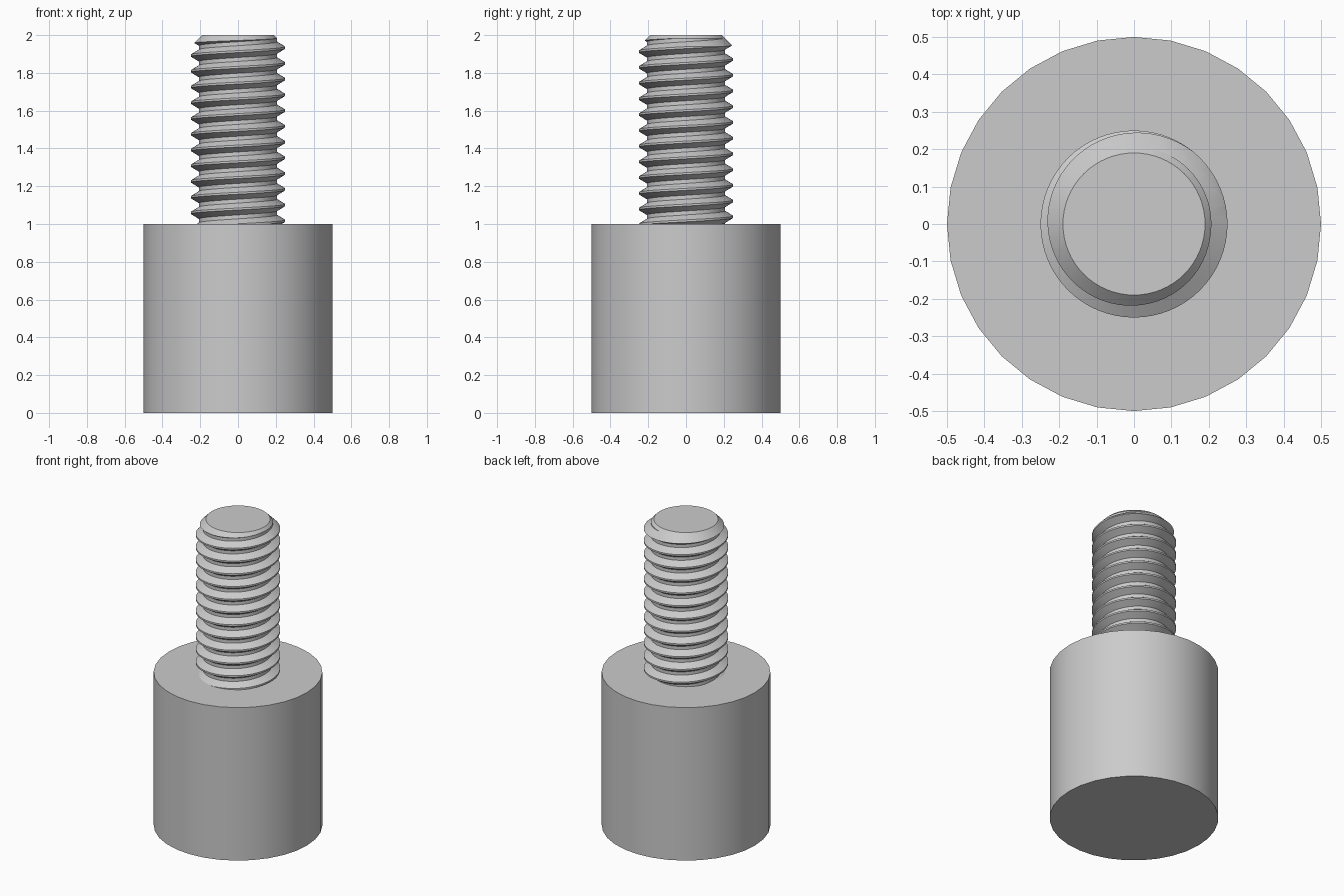
import bpy, bmesh
from math import sin, cos, pi, radians

if "Cube" in bpy.data.objects:
    bpy.data.objects.remove(bpy.data.objects["Cube"], do_unlink=True)

GREY = (0.6, 0.6, 0.6, 1)
steel = bpy.data.materials.new("grey metal")
steel.use_nodes = True
steel.diffuse_color = GREY
steel.node_tree.nodes["Principled BSDF"].inputs["Base Color"].default_value = GREY


def make_object(name, bm):
    bmesh.ops.recalc_face_normals(bm, faces=bm.faces[:])
    mesh = bpy.data.meshes.new(name)
    bm.to_mesh(mesh)
    bm.free()
    mesh.materials.append(steel)
    obj = bpy.data.objects.new(name, mesh)
    bpy.context.collection.objects.link(obj)
    return obj


def lathe(name, profile, sides):
    """Closed solid turned from (radius, height) points."""
    bm = bmesh.new()
    rings = [[bm.verts.new((r * cos(2 * pi * i / sides), r * sin(2 * pi * i / sides), z))
              for i in range(sides)] for r, z in profile]
    for low, high in zip(rings, rings[1:]):
        for i in range(sides):
            j = (i + 1) % sides
            bm.faces.new((low[i], low[j], high[j], high[i]))
    bm.faces.new(rings[0])
    bm.faces.new(rings[-1])
    return make_object(name, bm)


def threaded_rod(name, start, turns, pitch, crest, root, sides):
    """Right-handed thread; start is the middle of the first crest at +x."""
    half_crest, half_root = pitch / 16, pitch / 8
    tooth = [(crest, -half_crest), (crest, half_crest),
             (root, pitch / 2 - half_root), (root, pitch / 2 + half_root)]
    rows = [(r, start + t * pitch + dz) for t in range(turns) for r, dz in tooth]
    bm = bmesh.new()
    columns = []
    for i in range(sides + 1):
        a = 2 * pi * i / sides
        columns.append([bm.verts.new((r * cos(a), r * sin(a), z + pitch * i / sides))
                        for r, z in rows])
    for left, right in zip(columns, columns[1:]):
        for k in range(len(rows) - 1):
            bm.faces.new((left[k], right[k], right[k + 1], left[k + 1]))
    # Weld the seam, where each turn meets the next one up
    bmesh.ops.remove_doubles(bm, verts=bm.verts[:], dist=1e-5)
    # Close both ends with a fan
    middle = start + turns * pitch / 2
    rims = [e for e in bm.edges if e.is_boundary]
    for z, above in ((start, False), (start + turns * pitch, True)):
        hub = bm.verts.new((0, 0, z))
        for e in rims:
            if (e.verts[0].co.z > middle) == above:
                bm.faces.new((e.verts[0], e.verts[1], hub))
    return make_object(name, bm)


# Cylindrical base
body = lathe("body", [(0.5, 0), (0.5, 1)], 32)

# Threaded stud, trimmed to length with a chamfered tip
PITCH = 1 / 12
stud = threaded_rod("threaded_stud", 1.017 - 3 * PITCH, 17, PITCH, 0.25, 0.207, 64)
trim = lathe("stud_trim", [(0.3, 0.97), (0.3, 1.89), (0.19, 2)], 64)
trim.hide_render = True

cut = stud.modifiers.new("trim", 'BOOLEAN')
cut.operation = 'INTERSECT'
cut.solver = 'EXACT'
cut.object = trim
bpy.ops.object.select_all(action='DESELECT')
bpy.context.view_layer.objects.active = stud
stud.select_set(True)
bpy.ops.object.modifier_apply(modifier=cut.name)
bpy.data.objects.remove(trim, do_unlink=True)

# Smooth sides, sharp rims
for obj in (body, stud):
    bpy.ops.object.select_all(action='DESELECT')
    bpy.context.view_layer.objects.active = obj
    obj.select_set(True)
    bpy.ops.object.shade_smooth_by_angle(angle=radians(30))
